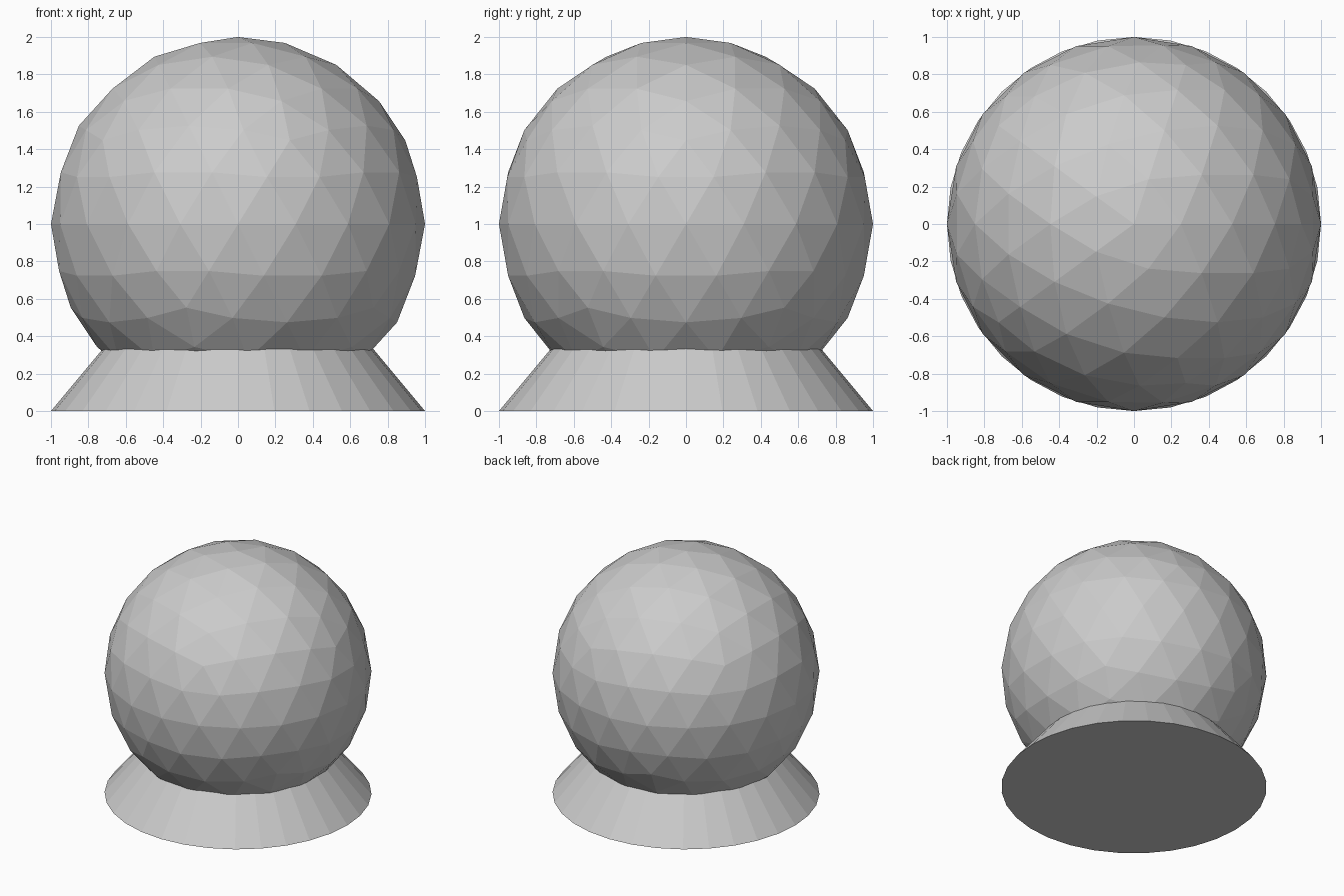
import bpy

cube = bpy.data.objects.get("Cube")
if cube:
    bpy.data.objects.remove(cube, do_unlink=True)

# One plain grey for everything
grey = bpy.data.materials.new("light_grey")
grey.use_nodes = True
colour = (0.6, 0.6, 0.6, 1)
grey.diffuse_color = colour
grey.node_tree.nodes["Principled BSDF"].inputs["Base Color"].default_value = colour


def finish(name):
    obj = bpy.context.object
    obj.name = name
    obj.data.materials.append(grey)
    bpy.ops.object.shade_flat()


# Faceted globe
bpy.ops.mesh.primitive_ico_sphere_add(subdivisions=3, radius=1, location=(0, 0, 1))
finish("globe")

# Flared foot, its point hidden inside the globe
height = 1.2
bpy.ops.mesh.primitive_cone_add(vertices=32, radius1=1, radius2=0, depth=height,
                                location=(0, 0, height / 2))
finish("base_cone")
